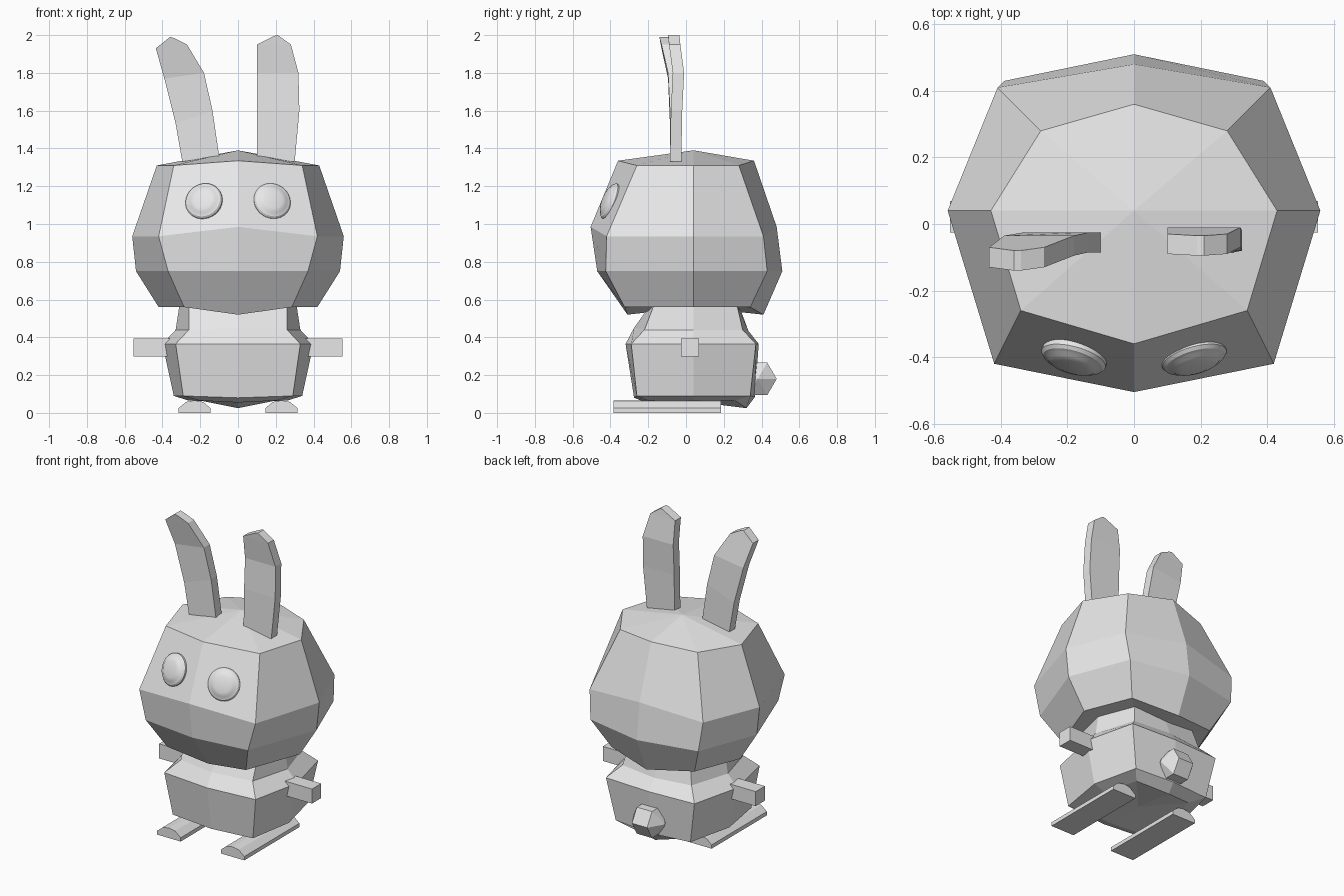
import bpy, bmesh, math
from mathutils import Vector

if "Cube" in bpy.data.objects:
    bpy.data.objects.remove(bpy.data.objects["Cube"])

grey = bpy.data.materials.new("light grey")
grey.use_nodes = True
grey.diffuse_color = (0.8, 0.8, 0.8, 1)
grey.node_tree.nodes["Principled BSDF"].inputs["Base Color"].default_value = grey.diffuse_color
CENTRE_Y = 0.04


def finish(bm, name, smooth=False):
    """Turn a bmesh into a named, grey object."""
    bmesh.ops.recalc_face_normals(bm, faces=bm.faces)
    mesh = bpy.data.meshes.new(name)
    bm.to_mesh(mesh)
    bm.free()
    mesh.materials.append(grey)
    obj = bpy.data.objects.new(name, mesh)
    bpy.context.collection.objects.link(obj)
    if smooth:
        bpy.context.view_layer.objects.active = obj
        obj.select_set(True)
        bpy.ops.object.shade_smooth_by_angle(angle=math.radians(30))
        obj.select_set(False)
    return obj


def loft(bm, loops):
    """Join matching loops of vertices with quads."""
    for low, high in zip(loops, loops[1:]):
        for i in range(len(low)):
            j = (i + 1) % len(low)
            bm.faces.new((low[i], low[j], high[j], high[i]))


def cap(bm, loop, point):
    """Close a loop with a fan."""
    tip = bm.verts.new(point)
    for i, v in enumerate(loop):
        bm.faces.new((v, loop[(i + 1) % len(loop)], tip))


def eight_sided(name, rings, top_z, bottom_z):
    """Symmetric faceted volume; each ring has eight corners."""
    bm = bmesh.new()
    loops = []
    for z, front, front_corner, side_x, back_corner, back in rings:
        half = [(*front_corner, z), (side_x, CENTRE_Y, z), (*back_corner, z)]
        ring = [(0, *front)] + half + [(0, *back)]
        ring += [(-x, y, h) for x, y, h in reversed(half)]
        loops.append([bm.verts.new(p) for p in ring])
    loft(bm, loops)
    cap(bm, loops[0], (0, CENTRE_Y, top_z))
    cap(bm, loops[-1], (0, CENTRE_Y, bottom_z))
    return finish(bm, name)


# Head: height, front (y, z), front corner, side, back corner, back (y, z)
eight_sided("head", [
    (1.31, (-.36, 1.335), (.34, -.26), .43, (.28, .28), (.36, 1.335)),
    (.935, (-.505, .985), (.42, -.42), .56, (.41, .41), (.48, .985)),
    (.75, (-.47, .75), (.37, -.425), .54, (.39, .43), (.51, .75)),
    (.56, (-.31, .52), (.285, -.325), .42, (.3, .34), (.41, .52)),
], 1.39, .56)

# Body
eight_sided("body", [
    (.57, (-.19, .57), (.26, -.17), .31, (.22, .27), (.28, .57)),
    (.44, (-.275, .45), (.26, -.22), .33, (.25, .3), (.33, .435)),
    (.365, (-.32, .365), (.33, -.29), .4, (.32, .37), (.385, .365)),
    (.09, (-.275, .08), (.29, -.26), .34, (.27, .34), (.365, .085)),
    (.065, (-.21, .055), (.2, -.2), .26, (.2, .26), (.32, .025)),
], .57, .06)


def ear(name, rungs, thickness=0.06):
    """Bent flat ear; each rung is left (x, z), right (x, z), y."""
    bm = bmesh.new()
    loops = []
    for (xa, za), (xb, zb), y in rungs:
        front, back = y - thickness / 2, y + thickness / 2
        corners = [(xa, front, za), (xb, front, zb), (xb, back, zb), (xa, back, za)]
        loops.append([bm.verts.new(p) for p in corners])
    loft(bm, loops)
    bm.faces.new(loops[0])
    bm.faces.new(loops[-1])
    finish(bm, name)


# Ears, one upright and one leaning
ear("left_ear", [
    ((.1, 1.33), (.3, 1.33), -.055), ((.1, 1.6), (.325, 1.6), -.05),
    ((.1, 1.8), (.32, 1.8), -.04), ((.1, 1.95), (.28, 1.95), -.06),
    ((.19, 1.995), (.21, 2), -.065)])
ear("right_ear", [
    ((-.295, 1.33), (-.1, 1.36), -.055), ((-.33, 1.53), (-.135, 1.6), -.055),
    ((-.39, 1.77), (-.18, 1.8), -.065), ((-.435, 1.93), (-.27, 1.95), -.1),
    ((-.36, 1.99), (-.34, 1.985), -.11)])

FOOT_PROFILE = [(-.085, 0), (-.085, .025), (-.045, .058), (0, .066),
                (.045, .058), (.085, .025), (.085, 0)]
EYE_PROFILE = [(.1, -.03), (.1, .006), (.092, .016), (.08, .02), (.07, .028), (.05, .034)]

for side, s in (("left", 1), ("right", -1)):
    # Eyes: stepped round buttons lying on the sloping face
    bm = bmesh.new()
    loops = []
    for radius, height in EYE_PROFILE:
        angles = [math.tau * i / 32 for i in range(32)]
        loops.append([bm.verts.new((radius * math.cos(a), radius * math.sin(a), height))
                      for a in angles])
    loft(bm, loops)
    cap(bm, loops[0], (0, 0, -.03))
    cap(bm, loops[-1], (0, 0, .036))
    eye = finish(bm, side + "_eye", smooth=True)
    eye.location = (s * .18, -.4, 1.12)
    eye.rotation_euler = Vector((s * .28, -1, .41)).to_track_quat("Z", "Y").to_euler()

    # Arms: square pegs
    bm = bmesh.new()
    bmesh.ops.create_cube(bm, size=1)
    bmesh.ops.scale(bm, vec=(.25, .095, .095), verts=bm.verts)
    bmesh.ops.translate(bm, vec=(s * .428, .022, .345), verts=bm.verts)
    finish(bm, side + "_arm")

    # Feet: long planks with a rounded top
    bm = bmesh.new()
    loops = [[bm.verts.new((s * .23 + x, y, z)) for x, z in FOOT_PROFILE]
             for y in (-.385, .185)]
    loft(bm, loops)
    bm.faces.new(loops[0])
    bm.faces.new(loops[1])
    finish(bm, side + "_foot")

# Tail: six-sided faceted ball with its axis across the body
bm = bmesh.new()
loops = []
for x in (-.055, .055):
    angles = [math.tau * i / 6 for i in range(6)]
    loops.append([bm.verts.new((x, .38 + .1 * math.cos(a), .18 + .1 * math.sin(a)))
                  for a in angles])
loft(bm, loops)
cap(bm, loops[0], (-.115, .38, .18))
cap(bm, loops[1], (.115, .38, .18))
finish(bm, "tail")
